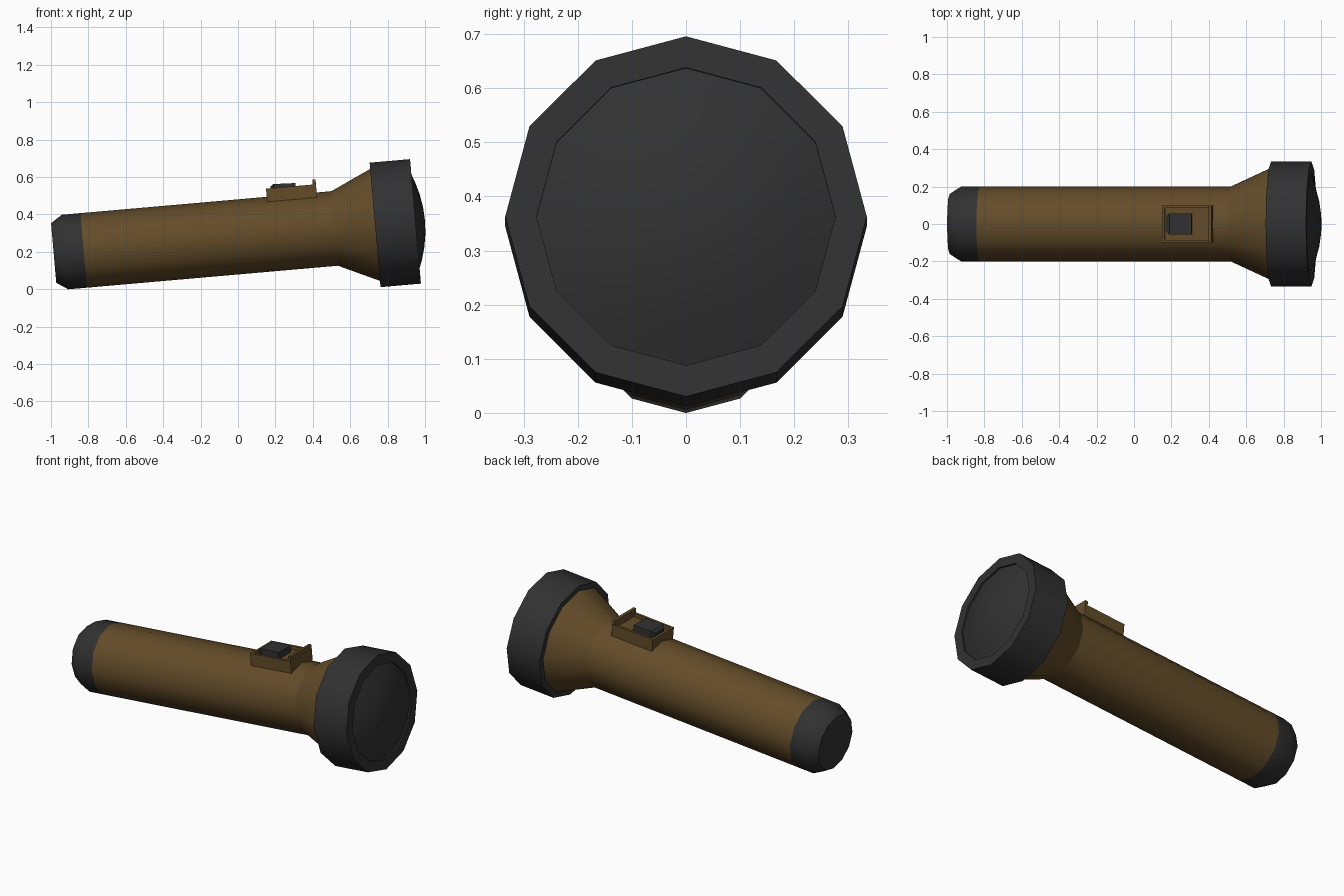
import bpy, bmesh, math
from mathutils import Matrix

if "Cube" in bpy.data.objects:
    bpy.data.objects.remove(bpy.data.objects["Cube"])

SIDES = 12
# Local frame: x runs along the torch from tail to lens, origin at front rim centre
FRAME = Matrix.Translation((0.949, 0, 0.363)) @ Matrix.Rotation(math.radians(-5), 4, 'Y')


def material(name, rgb):
    m = bpy.data.materials.new(name)
    m.diffuse_color = (*rgb, 1)
    m.use_nodes = True
    m.node_tree.nodes["Principled BSDF"].inputs["Base Color"].default_value = m.diffuse_color
    return m


BROWN = material("brown casing", (0.125, 0.072, 0.022))
DARK = material("dark rubber", (0.031, 0.031, 0.031))


def finish(name, bm, mat, angle=None):
    bmesh.ops.recalc_face_normals(bm, faces=bm.faces)
    me = bpy.data.meshes.new(name)
    bm.to_mesh(me)
    bm.free()
    me.materials.append(mat)
    ob = bpy.data.objects.new(name, me)
    bpy.context.collection.objects.link(ob)
    ob.matrix_world = FRAME
    if angle:
        bpy.ops.object.select_all(action='DESELECT')
        ob.select_set(True)
        bpy.context.view_layer.objects.active = ob
        bpy.ops.object.shade_smooth_by_angle(angle=math.radians(angle))
    return ob


def revolve(name, profile, mat, angle):
    """Turn a (distance along axis, radius) profile around the torch axis."""
    bm = bmesh.new()
    rings = []
    for s, r in profile:
        if r == 0:
            rings.append([bm.verts.new((s, 0, 0))] * SIDES)
        else:
            rings.append([bm.verts.new((s, r * math.sin(t), r * math.cos(t)))
                          for t in (2 * math.pi * i / SIDES for i in range(SIDES))])
    for a, b in zip(rings, rings[1:]):
        for i in range(SIDES):
            j = (i + 1) % SIDES
            quad = list(dict.fromkeys((a[i], a[j], b[j], b[i])))
            bm.faces.new(quad)
    return finish(name, bm, mat, angle)


def box(bm, x0, x1, half_y, z0, z1):
    m = Matrix.Translation(((x0 + x1) / 2, 0, (z0 + z1) / 2)) @ \
        Matrix.Diagonal((x1 - x0, 2 * half_y, z1 - z0, 1))
    return bmesh.ops.create_cube(bm, size=1, matrix=m)["verts"]


# Tail cap, barrel and flared neck
revolve("tail_cap", [(-1.942, 0), (-1.942, 0.16), (-1.881, 0.2), (-1.781, 0.2)], DARK, 40)
revolve("barrel", [(-1.781, 0.2), (-0.434, 0.2)], BROWN, 40)
revolve("flared_neck", [(-0.434, 0.2), (-0.2, 0.308)], BROWN, 40)

# Head ring with a shallow seat for the lens
revolve("head_ring", [(-0.2, 0.295), (-0.217, 0.3), (-0.217, 0.334), (0, 0.334),
                      (0, 0.276), (-0.02, 0.276)], DARK, 35)

# Domed lens
R = 0.63
dome = [(0.051 - r * r / (2 * R), r) for r in (0.276, 0.21, 0.14, 0.07)]
revolve("lens", dome + [(0.051, 0)], DARK, 40)

# Switch tray: box with a sunken top
bm = bmesh.new()
box(bm, -0.781, -0.513, 0.1, 0.15, 0.244)
top = max(bm.faces, key=lambda f: f.calc_center_median().z)
bmesh.ops.inset_region(bm, faces=[top], thickness=0.02)
floor = bmesh.ops.extrude_face_region(bm, geom=[top])["geom"]
bmesh.ops.translate(bm, vec=(0, 0, -0.022),
                    verts=[v for v in floor if isinstance(v, bmesh.types.BMVert)])
if top.is_valid:
    bmesh.ops.delete(bm, geom=[top], context='FACES_ONLY')
finish("switch_tray", bm, BROWN)

# Raised lip at the head end of the tray
bm = bmesh.new()
box(bm, -0.530, -0.513, 0.098, 0.235, 0.27)
finish("tray_lip", bm, BROWN)

# Sliding switch with a tapered rear nose
outline = [(-0.757, 0.04), (-0.74, 0.057), (-0.622, 0.057)]
heights = [0.253, 0.265, 0.26]
bm = bmesh.new()
for (x0, y0), (x1, y1), h0, h1 in zip(outline, outline[1:], heights, heights[1:]):
    for v in box(bm, x0, x1, 0.05, 0.215, 0.25):
        rear = v.co.x < (x0 + x1) / 2
        v.co.y = math.copysign(y0 if rear else y1, v.co.y)
        if v.co.z > 0.23:
            v.co.z = h0 if rear else h1
bmesh.ops.remove_doubles(bm, verts=bm.verts, dist=0.0005)
inner = [f for f in bm.faces if all(abs(v.co.x + 0.74) < 0.001 for v in f.verts)]
bmesh.ops.delete(bm, geom=inner, context='FACES_ONLY')
finish("slide_switch", bm, DARK)
